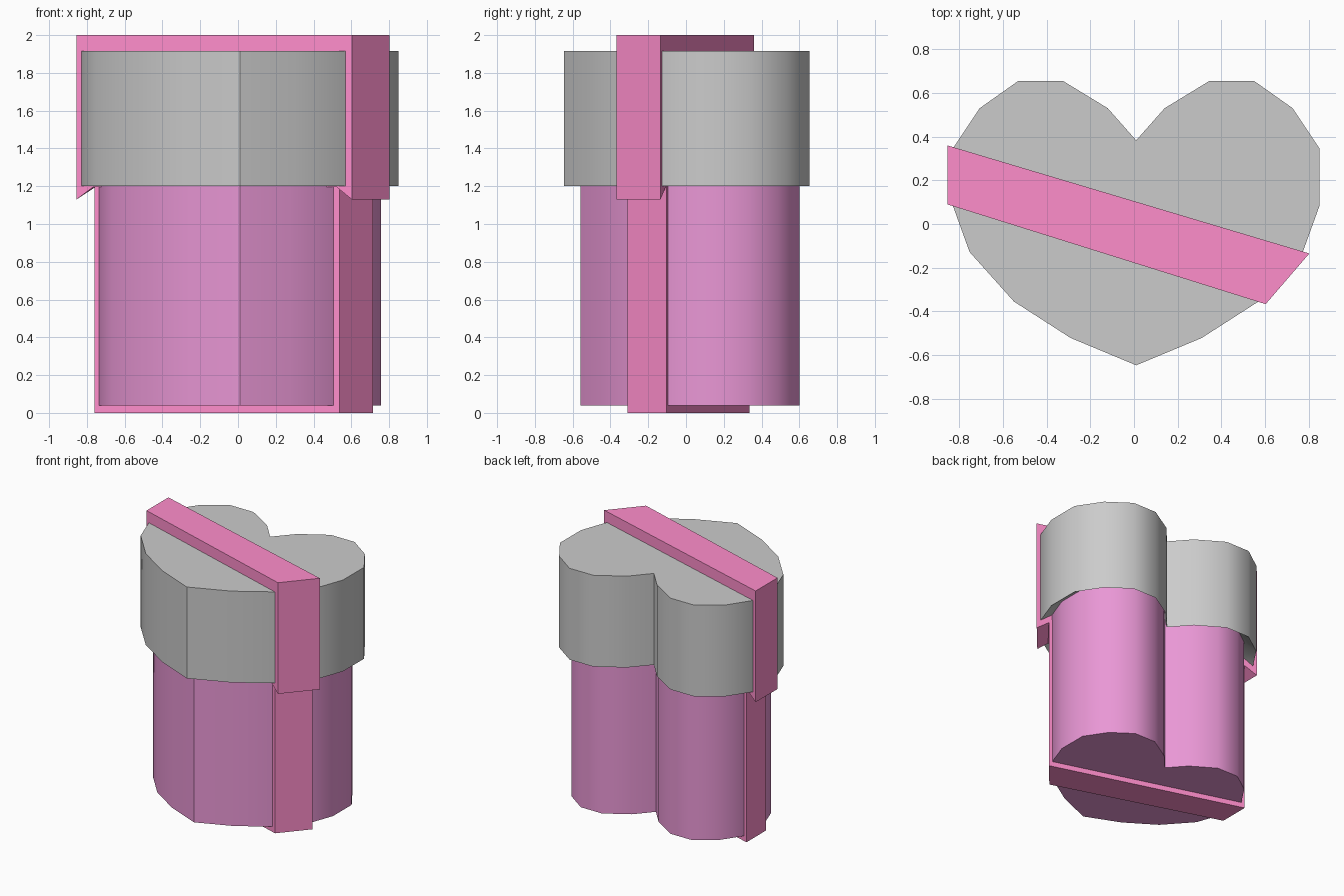
import bpy, bmesh
from math import radians

if "Cube" in bpy.data.objects:
    bpy.data.objects.remove(bpy.data.objects["Cube"])

# right half of the heart outline, from the notch round to the tip
HALF = [(0, .383), (.13, .53), (.335, .655), (.54, .655), (.717, .53), (.84, .345),
        (.84, .085), (.763, -.128), (.56, -.355), (.3, -.522), (0, -.647)]
HEART = [(x + .01, y) for x, y in HALF] + [(.01 - x, y) for x, y in HALF[-2:0:-1]]
# ribbon footprint: front edge (left, right), then back edge (left, right)
RIBBON = [((-.855, .09), (.603, -.367)), ((-.855, .36), (.803, -.135))]


def shrink(p):
    """Lid outline -> box outline."""
    return (p[0] * .89 + .001, p[1] * .89 + .017)


def material(name, rgb):
    m = bpy.data.materials.new(name)
    m.diffuse_color = (*rgb, 1)
    m.use_nodes = True
    m.node_tree.nodes["Principled BSDF"].inputs["Base Color"].default_value = m.diffuse_color
    return m


def loft(name, rings, mat=None, smooth=False):
    """Skin closed rings of equal length and cap both ends."""
    bm = bmesh.new()
    loops = [[bm.verts.new(p) for p in ring] for ring in rings]
    n = len(loops[0])
    for a, b in zip(loops, loops[1:]):
        for i in range(n):
            j = (i + 1) % n
            bm.faces.new((a[i], a[j], b[j], b[i]))
    bm.faces.new(loops[0])
    bm.faces.new(loops[-1])
    bmesh.ops.recalc_face_normals(bm, faces=bm.faces)
    me = bpy.data.meshes.new(name)
    bm.to_mesh(me)
    bm.free()
    ob = bpy.data.objects.new(name, me)
    bpy.context.collection.objects.link(ob)
    if mat:
        me.materials.append(mat)
    if smooth:
        bpy.ops.object.select_all(action='DESELECT')
        ob.select_set(True)
        bpy.context.view_layer.objects.active = ob
        bpy.ops.object.shade_smooth_by_angle(angle=radians(40))
    return ob


def ring(points, z):
    return [(x, y, z) for x, y in points]


def strap(name, edges, profile, mat):
    """Profile of (fraction along edge, z) stretched between the two long edges."""
    rings = [[(a[0] + (b[0] - a[0]) * t, a[1] + (b[1] - a[1]) * t, z) for t, z in profile]
             for a, b in edges]
    return loft(name, rings, mat)


pink = material("ribbon_pink", (1, .27, .6))
purple = material("box_purple", (.82, .31, .67))
small = [shrink(p) for p in HEART]

# heart box, reaching up into the lid
loft("box_body", [ring(small, .04), ring(small, 1.27)], purple, True)

# lid with an underside sloping up to the box
loft("lid", [ring(small, 1.265), ring(HEART, 1.2), ring(HEART, 1.915)], None, True)

# ribbon round the box and ribbon over the lid
strap("box_ribbon", [tuple(shrink(p) for p in e) for e in RIBBON],
      [(0, 0), (1, 0), (1, 1.22), (0, 1.22)], pink)
strap("lid_ribbon", RIBBON,
      [(0, 1.13), (.06, 1.195), (.945, 1.195), (1, 1.13), (1, 2), (0, 2)], pink)
